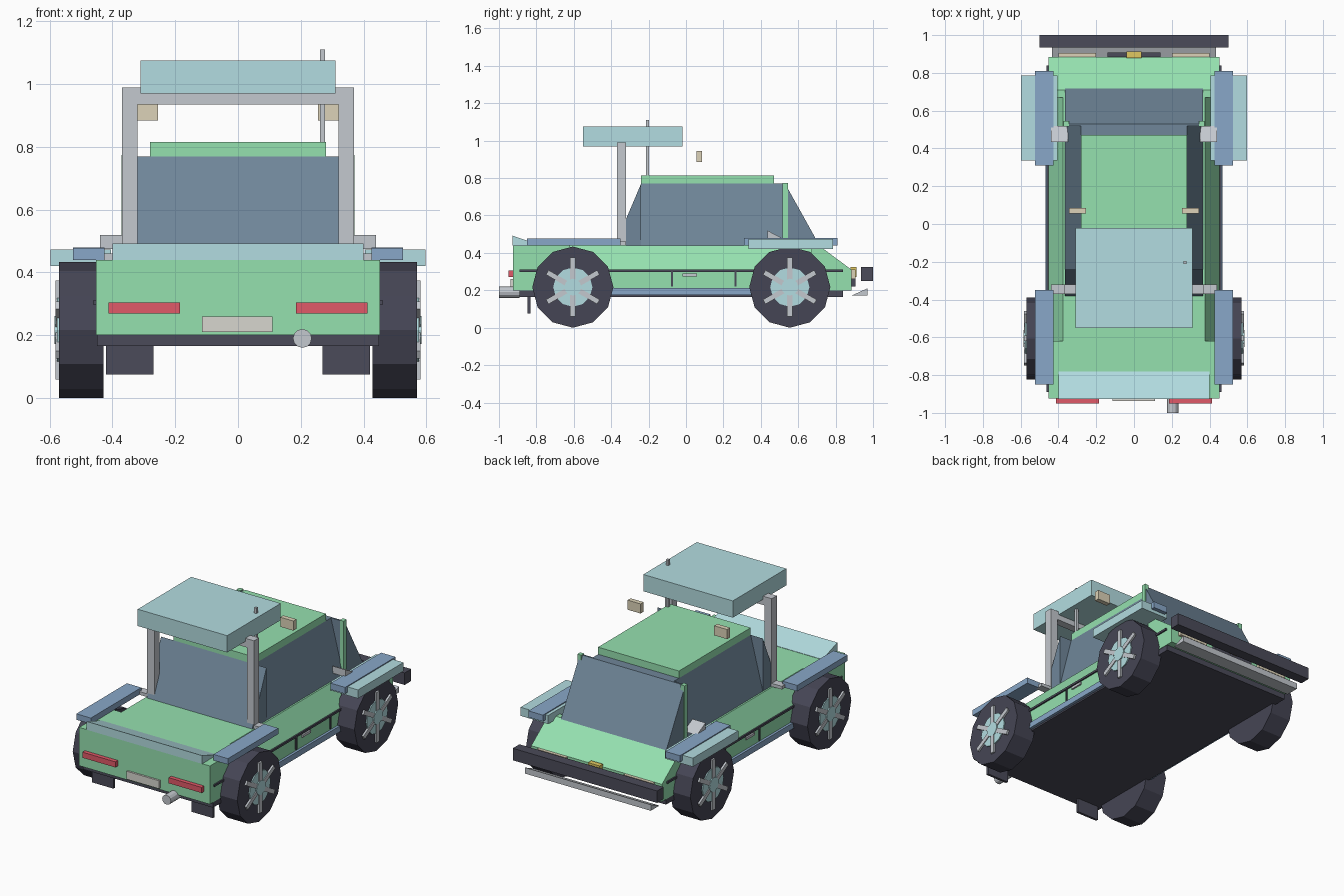
import bpy, bmesh, math
from mathutils import Matrix, Vector

if "Cube" in bpy.data.objects:
    bpy.data.objects.remove(bpy.data.objects["Cube"])

COL = {
    "green": (0.30, 0.75, 0.43), "glass": (0.16, 0.24, 0.32), "dark": (0.07, 0.07, 0.10),
    "tyre": (0.06, 0.06, 0.09), "cyan": (0.45, 0.72, 0.75), "steel": (0.25, 0.39, 0.58),
    "grey": (0.55, 0.58, 0.62), "beige": (0.72, 0.65, 0.48), "red": (0.75, 0.10, 0.14),
    "yellow": (0.75, 0.58, 0.12), "pale": (0.68, 0.67, 0.62),
}
MATS = {}
for key, c in COL.items():
    MATS[key] = bpy.data.materials.new(key)
    MATS[key].diffuse_color = (*c, 1)


def finish(name, bm, mat):
    bmesh.ops.recalc_face_normals(bm, faces=bm.faces[:])
    me = bpy.data.meshes.new(name)
    bm.to_mesh(me)
    bm.free()
    me.materials.append(MATS[mat])
    ob = bpy.data.objects.new(name, me)
    bpy.context.collection.objects.link(ob)
    return ob


def box(name, mat, x, y, z):
    bm = bmesh.new()
    size = Matrix.Diagonal((x[1] - x[0], y[1] - y[0], z[1] - z[0], 1))
    mid = Vector((sum(x) / 2, sum(y) / 2, sum(z) / 2))
    bmesh.ops.create_cube(bm, size=1, matrix=Matrix.Translation(mid) @ size)
    return finish(name, bm, mat)


def prism(name, mat, pts, a, b, axis="X"):
    # profile is (y, z) along X, or (x, z) along Y
    bm = bmesh.new()
    put = (lambda p, t: (t, p[0], p[1])) if axis == "X" else (lambda p, t: (p[0], t, p[1]))
    lo = [bm.verts.new(put(p, a)) for p in pts]
    hi = [bm.verts.new(put(p, b)) for p in pts]
    bm.faces.new(lo)
    bm.faces.new(hi[::-1])
    for i in range(len(pts)):
        j = (i + 1) % len(pts)
        bm.faces.new((lo[i], hi[i], hi[j], lo[j]))
    return finish(name, bm, mat)


def circle(cy, cz, r, n):
    return [(cy + r * math.sin(2 * math.pi * i / n), cz + r * math.cos(2 * math.pi * i / n)) for i in range(n)]


def pair(x):
    return (("right", x), ("left", (-x[1], -x[0])))


def boxes(name, mat, x, y, z):
    for side, xs in pair(x):
        box(f"{name}_{side}", mat, xs, y, z)


# Chassis and body: lower tub, rear deck, chamfered middle, sloped hood
box("underside", "dark", (-0.45, 0.45), (-0.89, 0.84), (0.165, 0.2))
prism("lower_body", "green", [(-0.925, 0.2), (0.885, 0.2), (0.885, 0.31), (-0.925, 0.31)], -0.453, 0.453)
box("rear_deck", "green", (-0.453, 0.453), (-0.925, -0.62), (0.31, 0.44))
prism("middle_body", "green", [(-0.453, 0.31), (0.453, 0.31), (0.375, 0.44), (-0.375, 0.44)], -0.62, 0.67, "Y")
prism("hood", "green", [(0.67, 0.31), (0.885, 0.31), (0.71, 0.44), (0.67, 0.44)], -0.453, 0.453)

# Cabin: glass core, sloped windows, roof
box("cabin_core", "glass", (-0.28, 0.28), (-0.24, 0.52), (0.43, 0.77))
prism("windshield", "glass", [(0.52, 0.42), (0.725, 0.42), (0.53, 0.77), (0.52, 0.77)], -0.365, 0.365)
prism("rear_window", "glass", [(-0.24, 0.43), (-0.385, 0.43), (-0.24, 0.77)], -0.365, 0.365)
for side, s in (("right", 1), ("left", -1)):
    prism(f"side_window_{side}", "glass", [(s * 0.28, 0.43), (s * 0.367, 0.43), (s * 0.28, 0.77)],
          -0.24, 0.52, "Y")
box("roof", "green", (-0.28, 0.28), (-0.24, 0.47), (0.77, 0.815))
boxes("windshield_pillar", "green", (0.345, 0.372), (0.515, 0.545), (0.43, 0.775))
for side, xs in pair((0.35, 0.44)):
    prism(f"mirror_{side}", "grey", [(0.435, 0.475), (0.435, 0.52), (0.52, 0.475)], *xs)

# Raised canopy on its frame, with aerial and lamps
box("canopy", "cyan", (-0.31, 0.31), (-0.55, -0.02), (0.97, 1.075))
boxes("canopy_post", "grey", (0.32, 0.37), (-0.37, -0.32), (0.44, 0.99))
boxes("canopy_post_foot", "grey", (0.365, 0.44), (-0.37, -0.32), (0.44, 0.46))
box("canopy_crossbar", "grey", (-0.32, 0.32), (-0.37, -0.32), (0.935, 0.99))
box("aerial", "grey", (0.261, 0.277), (-0.213, -0.197), (0.77, 1.11))
boxes("roof_lamp", "beige", (0.255, 0.345), (0.055, 0.085), (0.885, 0.945))

# Fenders
boxes("rear_fender", "steel", (0.425, 0.525), (-0.85, -0.35), (0.44, 0.477))
boxes("front_fender", "steel", (0.425, 0.525), (0.31, 0.81), (0.44, 0.48))
boxes("front_fender_flare", "cyan", (0.405, 0.597), (0.335, 0.785), (0.42, 0.474))

# Tail: spoiler, lights, plate, exhaust, mud flaps
prism("spoiler", "cyan", [(-0.927, 0.44), (-0.927, 0.492), (-0.78, 0.442), (-0.78, 0.44)], -0.4, 0.4)
boxes("tail_light", "red", (0.185, 0.413), (-0.95, -0.92), (0.27, 0.305))
box("rear_plate", "pale", (-0.115, 0.11), (-0.937, -0.92), (0.21, 0.26))
prism("exhaust", "grey", circle(0.205, 0.19, 0.03, 12), -1.0, -0.89, "Y")
boxes("mud_flap", "dark", (0.27, 0.42), (-0.847, -0.832), (0.075, 0.17))

# Nose: bumper, lip, headlights, grille, badge
box("bumper", "dark", (-0.5, 0.5), (0.935, 1.0), (0.25, 0.325))
prism("front_lip", "grey", [(0.885, 0.172), (0.97, 0.172), (0.97, 0.21)], -0.435, 0.435)
boxes("headlight", "beige", (0.2, 0.4), (0.88, 0.905), (0.26, 0.31))
box("grille", "dark", (-0.14, 0.14), (0.88, 0.907), (0.22, 0.285))
box("nose_marker", "yellow", (-0.04, 0.04), (0.88, 0.912), (0.27, 0.325))

# Side details
boxes("side_trim", "dark", (0.45, 0.462), (-0.89, 0.84), (0.298, 0.311))
boxes("sill", "steel", (0.44, 0.468), (-0.4, 0.36), (0.175, 0.212))
for n, y in (("rear", -0.075), ("front", 0.265)):
    boxes(f"door_seam_{n}", "dark", (0.45, 0.459), (y - 0.006, y + 0.006), (0.22, 0.298))
boxes("door_handle", "grey", (0.45, 0.463), (-0.02, 0.06), (0.275, 0.291))

# Wheels: tyre, hub disc, six spokes, centre cap
for end, cy in (("rear", -0.605), ("front", 0.555)):
    for side, s in (("right", 1), ("left", -1)):
        tag, cz = f"{end}_{side}", 0.217
        prism(f"tyre_{tag}", "tyre", circle(cy, cz, 0.217, 12), s * 0.428, s * 0.57)
        prism(f"hub_{tag}", "cyan", circle(cy, cz, 0.105, 12), s * 0.56, s * 0.577)
        prism(f"hub_cap_{tag}", "cyan", circle(cy, cz, 0.045, 12), s * 0.57, s * 0.584)
        for k in range(6):
            a = k * math.pi / 3
            d, n = Vector((math.sin(a), math.cos(a))), Vector((math.cos(a), -math.sin(a))) * 0.014
            c = Vector((cy, cz))
            pts = [c + d * 0.03 + n, c + d * 0.158 + n, c + d * 0.158 - n, c + d * 0.03 - n]
            prism(f"spoke_{tag}_{k}", "grey", pts, s * 0.565, s * 0.582)

for m in bpy.data.materials:
    if m.users and not m.is_grease_pencil:
        m.use_nodes = True
        m.node_tree.nodes["Principled BSDF"].inputs["Base Color"].default_value = m.diffuse_color
